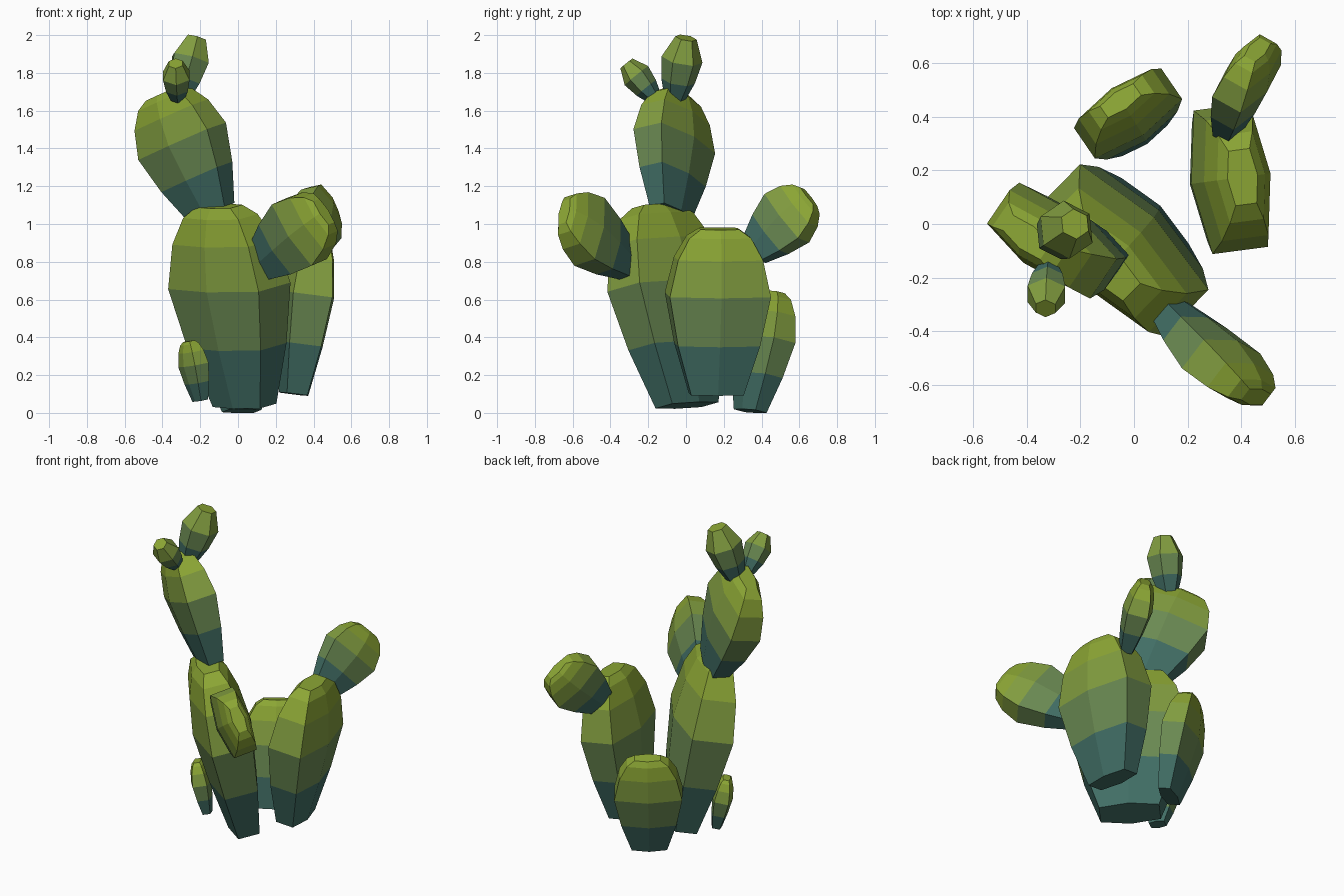
import bpy, bmesh
from mathutils import Vector

if "Cube" in bpy.data.objects:
    bpy.data.objects.remove(bpy.data.objects["Cube"])

# Silhouettes from root to tip: (position along axis, relative size)
PAD = [(0, .52), (.3, .81), (.6, 1), (.82, .84), (.95, .61), (1, .38)]
BUD = [(0, .5), (.3, .82), (.65, 1), (1, .52)]

# Colour bands, teal at the root to yellow-green at the tip
ROOT, TIP = Vector((.03, .13, .14)), Vector((.26, .38, .035))
BANDS = 6
bands = []
for i in range(BANDS):
    m = bpy.data.materials.new(f"cactus_band_{i}")
    m.diffuse_color = (*ROOT.lerp(TIP, ((i + .3) / (BANDS - .7)) ** .8), 1)
    m.use_nodes = True
    m.node_tree.nodes["Principled BSDF"].inputs["Base Color"].default_value = m.diffuse_color
    bands.append(m)


def pad(name, base, tip, across, half_w, half_t, end=.7, profile=PAD):
    """Six-sided flattened pad; 'end' is the relative thickness of its flat ends."""
    base, tip = Vector(base), Vector(tip)
    axis = (tip - base).normalized()
    w = Vector(across)
    w = (w - axis * w.dot(axis)).normalized()
    n = axis.cross(w)
    section = [(1, -end), (1, end), (0, 1), (-1, end), (-1, -end), (0, -1)]
    bm = bmesh.new()
    rings = []
    for t, s in profile:
        c = base.lerp(tip, t)
        rings.append([bm.verts.new(c + w * (u * half_w * s) + n * (v * half_t * s))
                      for u, v in section])
    for k, (lo, hi) in enumerate(zip(rings, rings[1:])):
        height = (profile[k][0] + profile[k + 1][0]) / 2
        for i in range(6):
            j = (i + 1) % 6
            f = bm.faces.new((lo[i], lo[j], hi[j], hi[i]))
            f.material_index = int(height * BANDS)
    bm.faces.new(rings[0][::-1])
    bm.faces.new(rings[-1]).material_index = BANDS - 1
    bmesh.ops.recalc_face_normals(bm, faces=bm.faces)
    me = bpy.data.meshes.new(name)
    bm.to_mesh(me)
    bm.free()
    for m in bands:
        me.materials.append(m)
    bpy.context.collection.objects.link(bpy.data.objects.new(name, me))


# Ground pads
pad("main_pad", (.035, .005, .04), (-.10, -.165, 1.095), (.71, -.70, 0), .335, .175)
pad("right_pad", (.295, .16, .10), (.405, .175, .975), (.13, -.99, 0), .27, .15)
pad("back_pad", (.02, .34, .01), (-.05, .46, .64), (.825, .565, 0), .197, .10)
pad("small_left_pad", (-.20, -.025, .065), (-.26, -.04, .38), (.5, -.87, 0), .09, .06)

# Upper pads growing from the ground pads
pad("upper_pad", (-.14, -.08, 1.06), (-.40, -.05, 1.69), (.8, -.6, .25), .245, .13)
pad("front_arm_pad", (.13, -.31, .80), (.455, -.645, 1.065), (-.5, .1, .85), .195, .10)
pad("back_arm_pad", (.36, .36, .86), (.46, .65, 1.145), (-.45, -.5, .77), .165, .088)

# Buds on top
pad("large_bud", (-.31, -.06, 1.66), (-.22, .0, 1.985), (1, .1, 0), .095, .11, .5, BUD)
pad("small_bud", (-.32, -.165, 1.665), (-.33, -.315, 1.85), (1, 0, 0), .07, .08, .5, BUD)
